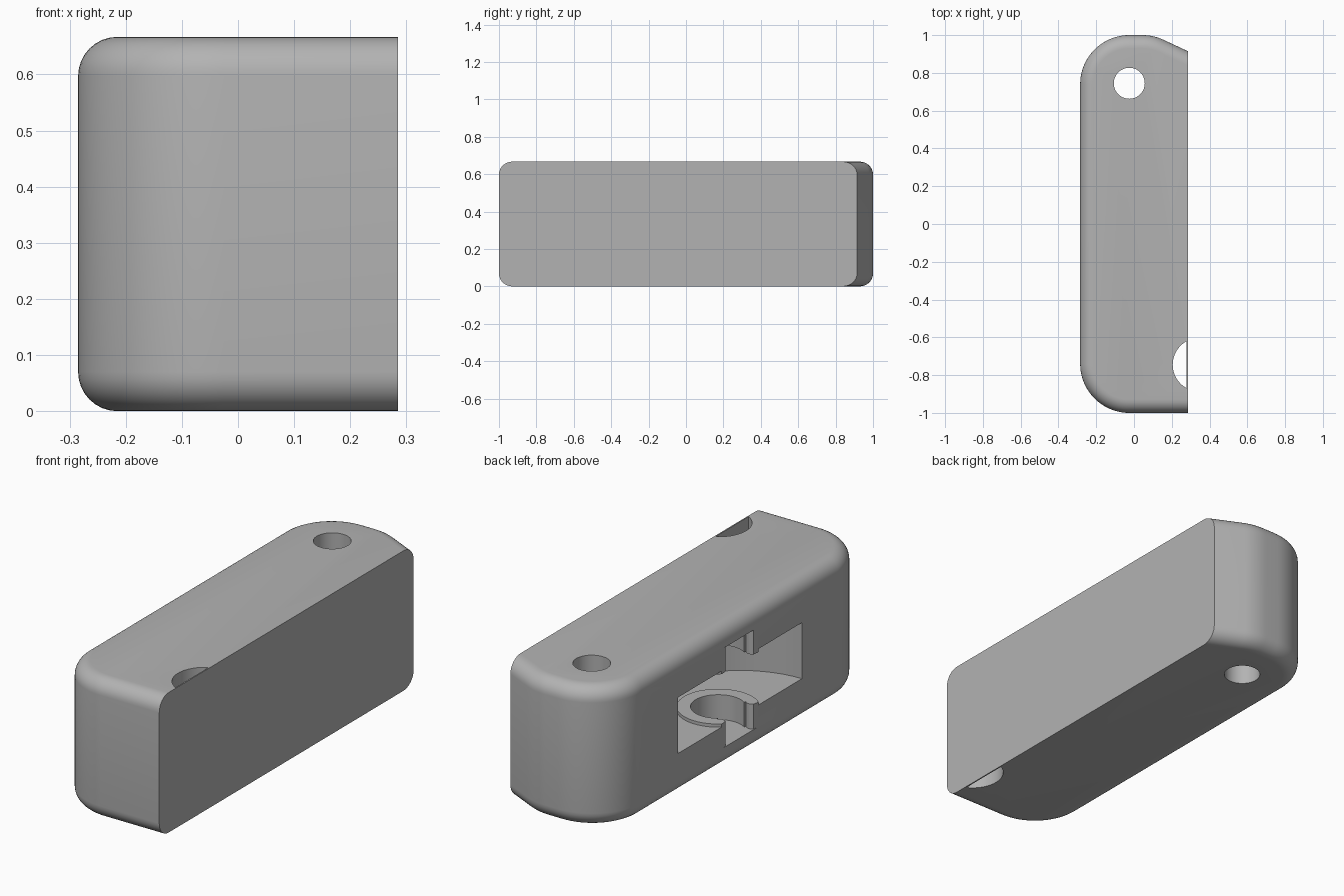
import bpy
import math

cube = bpy.data.objects.get("Cube")
if cube:
    bpy.data.objects.remove(cube, do_unlink=True)

HALF_W, HEIGHT, FILLET, CORNER = 0.285, 0.667, 0.07, 0.26
MID = HEIGHT / 2

grey = bpy.data.materials.new("plain grey")
grey.use_nodes = True
colour = (0.45, 0.45, 0.45, 1)
grey.diffuse_color = colour
grey.node_tree.nodes["Principled BSDF"].inputs["Base Color"].default_value = colour


def arc(cx, cy, r, start, end, steps=20):
    """Points along an arc, angles in degrees."""
    angles = [math.radians(start + (end - start) * i / steps) for i in range(steps + 1)]
    return [(cx + r * math.cos(a), cy + r * math.sin(a)) for a in angles]


def loft(name, layers):
    """Solid from stacked outlines, each given as (points, z)."""
    n = len(layers[0][0])
    verts = [(x, y, z) for pts, z in layers for x, y in pts]
    faces = [tuple(reversed(range(n))), tuple(range(len(verts) - n, len(verts)))]
    for k in range(len(layers) - 1):
        for i in range(n):
            j = (i + 1) % n
            faces.append((k * n + i, k * n + j, k * n + n + j, k * n + n + i))
    mesh = bpy.data.meshes.new(name)
    mesh.from_pydata(verts, [], faces)
    mesh.materials.append(grey)
    obj = bpy.data.objects.new(name, mesh)
    bpy.context.collection.objects.link(obj)
    return obj


def prism(name, pts, low, high):
    return loft(name, [(pts, low), (pts, high)])


def cylinder(name, cx, cy, r, low, high):
    return prism(name, arc(cx, cy, r, 0, 360, 64)[:-1], low, high)


def cut(target, cutter):
    mod = target.modifiers.new("cut", "BOOLEAN")
    mod.operation = "DIFFERENCE"
    mod.solver = "EXACT"
    mod.object = cutter
    bpy.context.view_layer.objects.active = target
    bpy.ops.object.modifier_apply(modifier=mod.name)
    bpy.data.objects.remove(cutter, do_unlink=True)


def outline(inset):
    """Body plan: flat on +x, two round corners, one slanted end."""
    r = CORNER - inset
    front = arc(-0.025, -0.74, r, 270, 180)
    back = arc(-0.025, 0.74, r, 180, 90)
    slant = arc(0.045, 0.74, r, 90, 65, 8)
    x, y = slant[-1]
    tip = (HALF_W, y - (HALF_W - x) * math.tan(math.radians(25)))
    pts = [(HALF_W, -1 + inset)] + front + back + slant + [tip]
    return pts[::-1]


# Body with rounded top and bottom rims
rim = [math.radians(90 * i / 8) for i in range(9)]
lower = [(outline(FILLET * (1 - math.sin(a))), FILLET * (1 - math.cos(a))) for a in rim]
upper = [(pts, HEIGHT - z) for pts, z in reversed(lower)]
body = loft("body", lower + upper)

# Pivot hole through the back end
cut(body, cylinder("pivot_hole", -0.025, 0.745, 0.082, -0.1, HEIGHT + 0.1))

# Part-round channel behind a thin skin on the flat side
skin_x, channel_x, channel_r = 0.279, 0.347, 0.142
half = math.degrees(math.acos((channel_x - skin_x) / channel_r))
channel = arc(channel_x, -0.745, channel_r, 180 - half, 180 + half, 32)
cut(body, prism("channel", channel, -0.1, HEIGHT + 0.1))

# Round swing pocket with raised rings on its floor and ceiling
low, high, ring = 0.2, HEIGHT - 0.2, 0.015
pocket = cylinder("pocket", -HALF_W, 0, 0.466, low, high)
cut(pocket, cylinder("floor_ring", -0.17, 0, 0.18, low - 0.1, low + ring))
cut(pocket, cylinder("ceiling_ring", -0.17, 0, 0.18, high - ring, high + 0.1))
cut(body, pocket)

# Snap-in keyhole slot with flared, rounded lips
bore = arc(-0.17, 0, 0.12, -124, 124, 48)
lip = arc(-0.262, 0.128, 0.03, -40, -130, 8)
lip = [p for p in lip if p[0] > -0.283] + [(-HALF_W, 0.128), (-0.4, 0.128)]
keyhole = bore + lip + [(x, -y) for x, y in reversed(lip)]
cut(body, prism("keyhole", keyhole, MID - 0.237, MID + 0.237))

# Smooth rounds, crisp edges
bpy.ops.object.select_all(action="DESELECT")
body.select_set(True)
bpy.context.view_layer.objects.active = body
bpy.ops.object.shade_smooth_by_angle(angle=math.radians(24))
